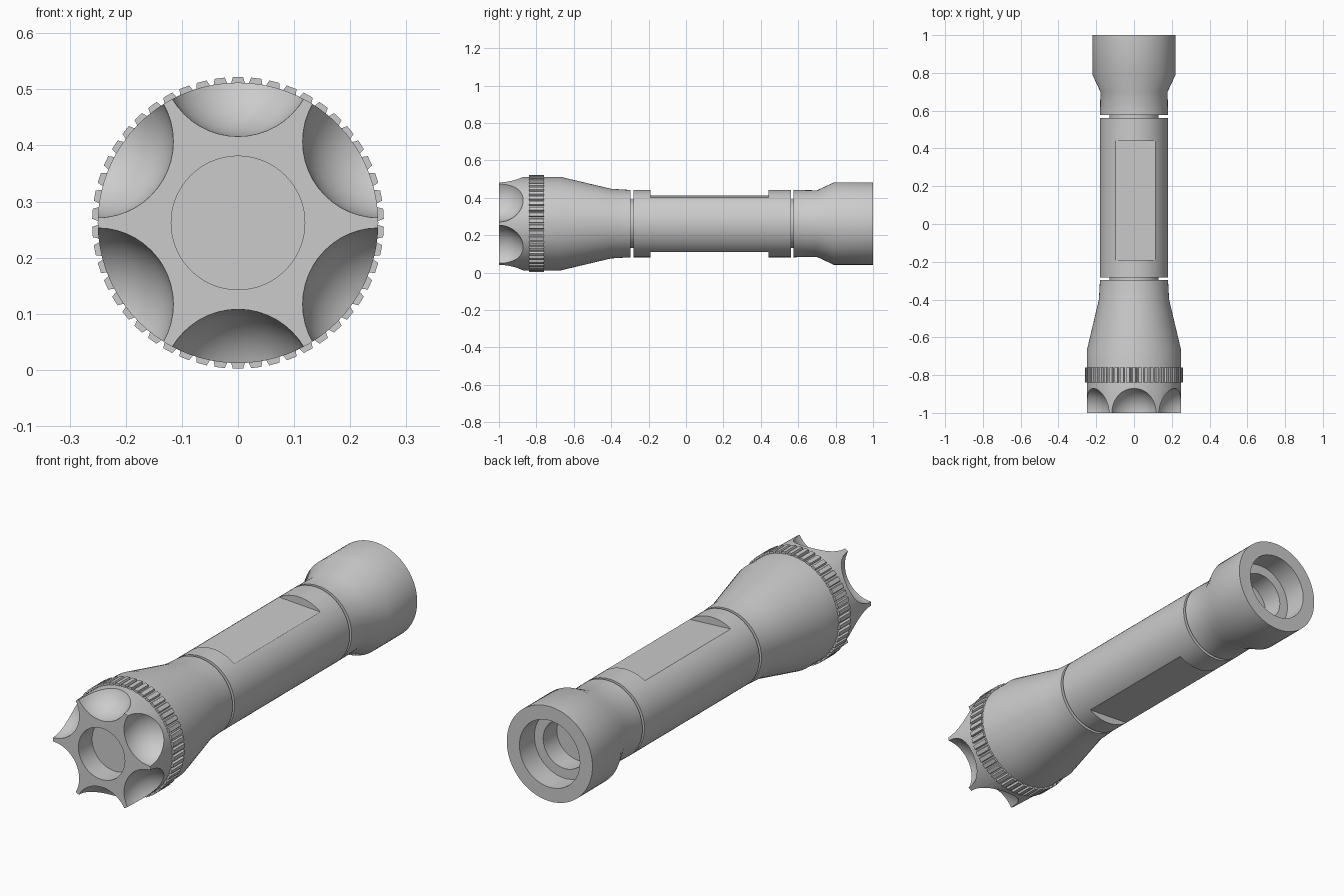
import bpy, bmesh
from math import sin, cos, pi, radians
from mathutils import Matrix

if "Cube" in bpy.data.objects:
    bpy.data.objects.remove(bpy.data.objects["Cube"])

ZC = 0.262      # height of the torch axis
SEG = 72


def make_object(name, bm):
    bmesh.ops.remove_doubles(bm, verts=bm.verts, dist=1e-5)
    bmesh.ops.recalc_face_normals(bm, faces=bm.faces)
    me = bpy.data.meshes.new(name)
    bm.to_mesh(me)
    bm.free()
    ob = bpy.data.objects.new(name, me)
    bpy.context.collection.objects.link(ob)
    return ob


def lathe(name, profile):
    """Revolve (y, radius) points about the torch axis."""
    bm = bmesh.new()
    verts = [bm.verts.new((0, y, ZC + r)) for y, r in profile]
    edges = [bm.edges.new(p) for p in zip(verts, verts[1:])]
    bmesh.ops.spin(bm, geom=verts + edges, cent=(0, 0, ZC), axis=(0, 1, 0),
                   angle=2 * pi, steps=SEG)
    return make_object(name, bm)


def cut(target, bm):
    cutter = make_object("cutter", bm)
    cutter.hide_render = True
    mod = target.modifiers.new("cut", 'BOOLEAN')
    mod.operation, mod.solver, mod.object = 'DIFFERENCE', 'EXACT', cutter
    bpy.context.view_layer.objects.active = target
    bpy.ops.object.modifier_apply(modifier=mod.name)
    bpy.data.objects.remove(cutter, do_unlink=True)


def smooth(ob):
    bpy.ops.object.select_all(action='DESELECT')
    ob.select_set(True)
    bpy.context.view_layer.objects.active = ob
    bpy.ops.object.shade_smooth_by_angle(angle=radians(30))


# Casing: front lens bore, head, grooved barrel, tail and stepped rear bore
casing = lathe("torch_casing", [
    (-0.90, 0), (-0.90, 0.119), (-1, 0.119), (-1, 0.25),
    (-0.67, 0.25), (-0.40, 0.186), (-0.296, 0.18),
    (-0.296, 0.13), (-0.282, 0.13), (-0.282, 0.18),
    (0.562, 0.18), (0.562, 0.13), (0.576, 0.13), (0.576, 0.18),
    (0.70, 0.178), (0.79, 0.22), (1, 0.22),
    (1, 0.155), (0.89, 0.155), (0.89, 0.11), (0.79, 0.11), (0.79, 0)])

# Six round scallops around the front rim
for i in range(6):
    a = radians(90 + 60 * i)
    bm = bmesh.new()
    bmesh.ops.create_uvsphere(
        bm, u_segments=48, v_segments=24, radius=0.136,
        matrix=Matrix.Translation((0.29 * cos(a), -1.0, ZC + 0.29 * sin(a))))
    cut(casing, bm)

# Slightly tilted grip flats on the top and bottom of the barrel
for a in (0.058, 0.058 + pi):
    bm = bmesh.new()
    bmesh.ops.create_cube(
        bm, size=1,
        matrix=Matrix.Translation((0, 0.125, ZC)) @ Matrix.Rotation(a, 4, 'Y')
        @ Matrix.Translation((0, 0, 0.1455 + 0.1)) @ Matrix.Diagonal((0.5, 0.63, 0.2, 1)))
    cut(casing, bm)
smooth(casing)

# Knurled ring with trapezoid teeth
TEETH = 50
bm = bmesh.new()
loops = []
for i in range(TEETH):
    for f, r in ((-0.40, 0.249), (-0.28, 0.26), (0.28, 0.26), (0.40, 0.249)):
        a = pi / 2 + (i + f) * 2 * pi / TEETH
        loops.append([bm.verts.new((q * cos(a), y, ZC + q * sin(a)))
                      for y, q in ((-0.84, 0.24), (-0.84, r), (-0.76, r), (-0.76, 0.24))])
for p, q in zip(loops, loops[1:] + loops[:1]):
    for j in range(4):
        k = (j + 1) % 4
        bm.faces.new((p[j], p[k], q[k], q[j]))
make_object("knurled_ring", bm)
